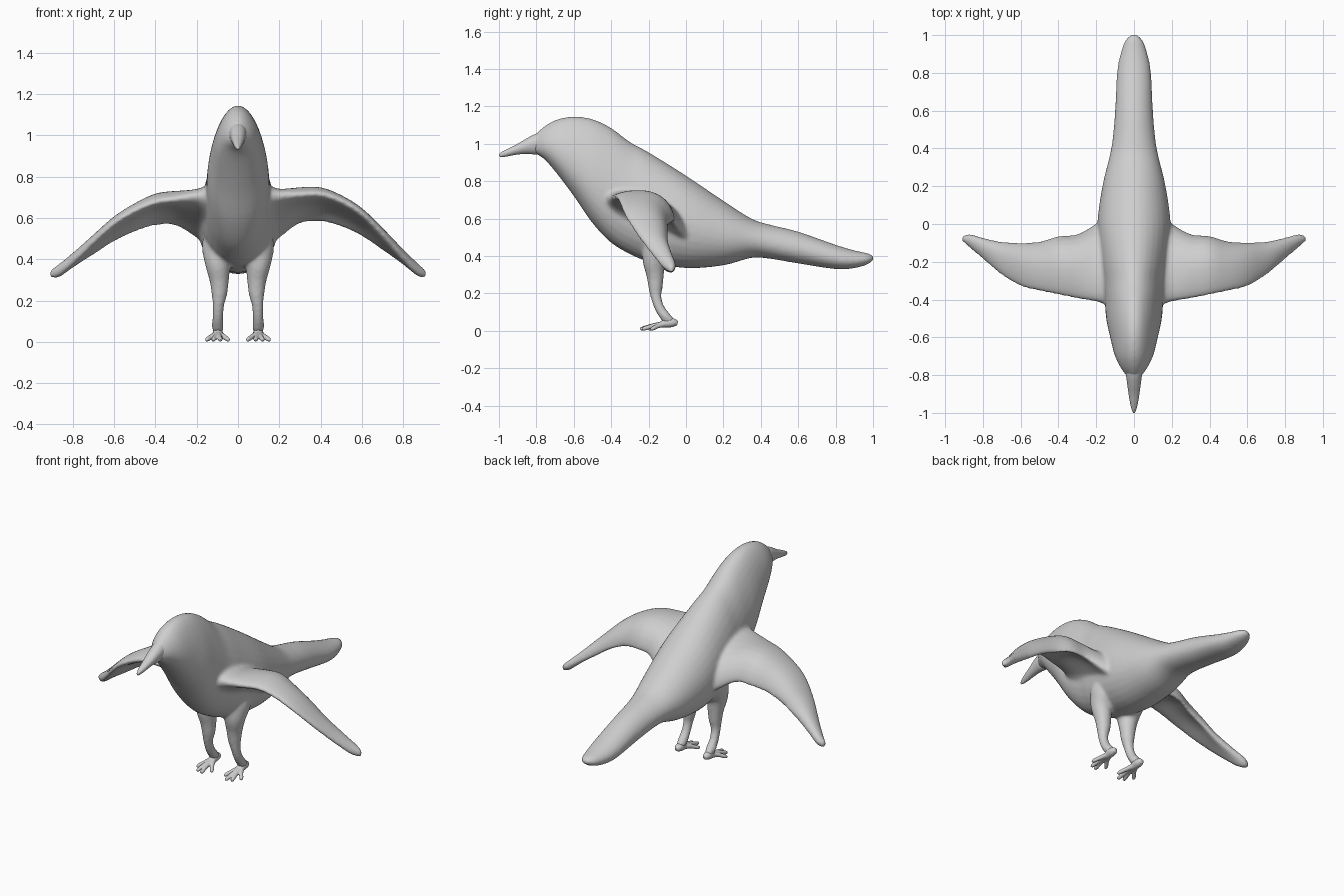
import bpy, bmesh
from math import sin, cos, pi
from mathutils import Vector

cube = bpy.data.objects.get("Cube")
if cube:
    bpy.data.objects.remove(cube)

gray = bpy.data.materials.new("plain_gray")
gray.use_nodes = True
gray.diffuse_color = (0.62, 0.62, 0.62, 1)
gray.node_tree.nodes["Principled BSDF"].inputs["Base Color"].default_value = (0.62, 0.62, 0.62, 1)


def spline(rows, steps=4):
    """Smoothly interpolate between rows of numbers."""
    out = []
    for i in range(len(rows) - 1):
        a, b = rows[max(i - 1, 0)], rows[i]
        c, d = rows[i + 1], rows[min(i + 2, len(rows) - 1)]
        for s in range(steps):
            t = s / steps
            out.append([q + t * ((r - p) / 2 + t * ((p - 2.5 * q + 2 * r - u / 2)
                        + t * (1.5 * (q - r) + (u - p) / 2)))
                        for p, q, r, u in zip(a, b, c, d)])
    return out + [list(rows[-1])]


def loft(bm, rings):
    """Skin closed rings of points and cap both ends."""
    loops = [[bm.verts.new(p) for p in ring] for ring in rings]
    n = len(loops[0])
    faces = [bm.faces.new((a[k], a[(k + 1) % n], b[(k + 1) % n], b[k]))
             for a, b in zip(loops, loops[1:]) for k in range(n)]
    faces += [bm.faces.new(loops[0]), bm.faces.new(loops[-1])]
    bmesh.ops.recalc_face_normals(bm, faces=faces)


def angles(n):
    return [2 * pi * k / n for k in range(n)]


def hull(bm, stations, front_bias, rear_bias, n=32):
    """Stations along y: y, bottom z, top z, half width; bias widens the lower half."""
    rings = []
    for y, lo, hi, w in spline(stations):
        t = min(1, max(0, (y + 0.5) / 0.5))
        bias = front_bias + (rear_bias - front_bias) * t
        rings.append([(w * cos(a) * (1 - bias * sin(a)), y,
                       (lo + hi) / 2 + (hi - lo) / 2 * sin(a)) for a in angles(n)])
    loft(bm, rings)


def tube(bm, path, n=12):
    """Path points: x, y, z, radius."""
    pts = spline(path)
    rings = []
    for i, p in enumerate(pts):
        c = Vector(p[:3])
        d = Vector(pts[min(i + 1, len(pts) - 1)][:3]) - Vector(pts[max(i - 1, 0)][:3])
        u = d.cross((0.8, 0.3, 0.52)).normalized()
        v = d.cross(u).normalized()
        rings.append([c + p[3] * (u * cos(a) + v * sin(a)) for a in angles(n)])
    loft(bm, rings)


def finish(name, bm, voxel, smooth):
    me = bpy.data.meshes.new(name)
    bm.to_mesh(me)
    bm.free()
    me.materials.append(gray)
    ob = bpy.data.objects.new(name, me)
    bpy.context.collection.objects.link(ob)
    remesh = ob.modifiers.new("blend", 'REMESH')
    remesh.mode = 'VOXEL'
    remesh.voxel_size = voxel
    remesh.use_smooth_shade = True
    relax = ob.modifiers.new("relax", 'SMOOTH')
    relax.factor = 0.5
    relax.iterations = smooth
    me.shade_smooth()


# Body from face to tail tip
bm = bmesh.new()
hull(bm, [(-0.83, 0.965, 1.025, 0.02), (-0.8, 0.945, 1.055, 0.042), (-0.755, 0.915, 1.095, 0.073),
          (-0.69, 0.84, 1.13, 0.102), (-0.6, 0.72, 1.146, 0.124), (-0.5, 0.575, 1.132, 0.145),
          (-0.4, 0.47, 1.085, 0.153), (-0.3, 0.41, 1.01, 0.163), (-0.2, 0.37, 0.955, 0.178),
          (0, 0.335, 0.83, 0.193), (0.2, 0.35, 0.695, 0.167), (0.35, 0.39, 0.60, 0.131),
          (0.45, 0.385, 0.567, 0.113), (0.6, 0.36, 0.53, 0.1), (0.8, 0.33, 0.46, 0.09),
          (0.9, 0.335, 0.43, 0.072), (0.97, 0.355, 0.415, 0.047), (1.005, 0.38, 0.4, 0.015)],
     0.2, 0.08)

# Wings: x, leading y, leading z, trailing y, trailing z, half thickness, camber
wing = [(0.08, -0.44, 0.72, 0.09, 0.48, 0.13, 0.03), (0.15, -0.425, 0.72, 0.045, 0.485, 0.095, 0.035),
        (0.2, -0.41, 0.715, 0.0, 0.51, 0.066, 0.045),
        (0.3, -0.395, 0.695, -0.055, 0.565, 0.046, 0.055), (0.4, -0.375, 0.68, -0.065, 0.565, 0.042, 0.055),
        (0.5, -0.355, 0.64, -0.095, 0.535, 0.04, 0.045), (0.6, -0.33, 0.58, -0.1, 0.49, 0.038, 0.035),
        (0.7, -0.27, 0.495, -0.095, 0.43, 0.037, 0.02), (0.8, -0.185, 0.4, -0.073, 0.375, 0.035, 0.01),
        (0.87, -0.125, 0.345, -0.053, 0.342, 0.032, 0), (0.91, -0.09, 0.33, -0.065, 0.33, 0.018, 0)]
for side, lift in ((1, 0.05), (-1, 0.0)):
    rings = []
    for x, yl, zl, yt, zt, h, camber in spline(wing):
        rise = lift * sin(pi * max(0, x - 0.2) / 0.71)
        lead, trail = Vector((side * x, yl, zl + rise)), Vector((side * x, yt, zt + rise / 2))
        up = (trail - lead).cross((-1, 0, 0)).normalized()
        # Rounded edges front and rear, arched toward the rear
        rings.append([lead.lerp(trail, 0.5 - 0.5 * cos(a))
                      + up * (h * sin(a) + camber * sin(a) ** 2 * (1 - 0.4 * cos(a)))
                      for a in angles(24)])
    loft(bm, rings)

# Legs with feathered thighs
for side in (1, -1):
    tube(bm, [(side * x, y, z, r) for x, y, z, r in (
        (0.085, -0.13, 0.52, 0.08), (0.093, -0.15, 0.45, 0.083), (0.097, -0.17, 0.38, 0.064),
        (0.091, -0.165, 0.3, 0.048),
        (0.09, -0.163, 0.235, 0.039), (0.095, -0.16, 0.18, 0.029), (0.098, -0.14, 0.12, 0.027),
        (0.098, -0.105, 0.07, 0.029), (0.098, -0.075, 0.045, 0.022))], 16)
finish("body_with_wings_and_legs", bm, 0.009, 12)

# Beak
bm = bmesh.new()
hull(bm, [(-0.74, 0.945, 1.07, 0.045), (-0.8, 0.942, 1.055, 0.042), (-0.85, 0.945, 1.03, 0.036),
          (-0.9, 0.942, 1.0, 0.029), (-0.95, 0.933, 0.975, 0.021), (-0.985, 0.928, 0.957, 0.012),
          (-1.002, 0.932, 0.945, 0.004)], -0.1, -0.1, 20)
finish("beak", bm, 0.005, 3)

# Feet: heel pad and splayed toes
for side, label in ((1, "left"), (-1, "right")):
    bm = bmesh.new()
    tube(bm, [(side * 0.098, -0.045, 0.04, 0.012), (side * 0.098, -0.07, 0.044, 0.024),
              (side * 0.098, -0.11, 0.04, 0.024), (side * 0.098, -0.14, 0.03, 0.014)])
    for tip_x, tip_y in ((0.05, -0.2), (0.086, -0.245), (0.118, -0.235), (0.148, -0.19)):
        mid_x, mid_y = (tip_x + 0.098) / 2, (tip_y - 0.1) / 2
        tube(bm, [(side * 0.098, -0.095, 0.04, 0.018), (side * mid_x, mid_y, 0.028, 0.013),
                  (side * tip_x, tip_y + 0.012, 0.012, 0.011), (side * tip_x, tip_y, 0.007, 0.006)])
    finish(label + "_foot", bm, 0.004, 2)
